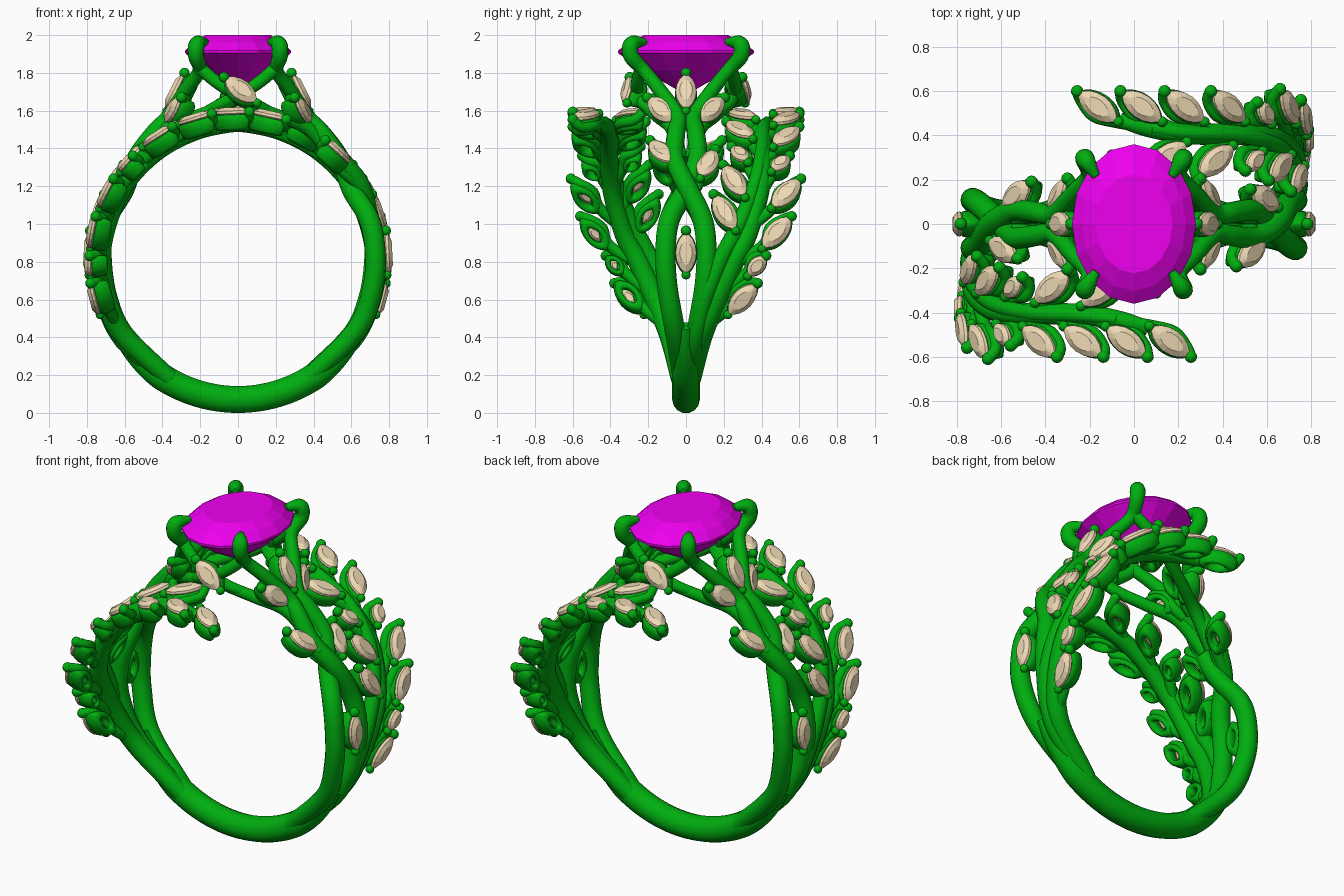
import bpy, bmesh
from math import sin, cos, pi, radians
from mathutils import Vector, Matrix

if "Cube" in bpy.data.objects:
    bpy.data.objects.remove(bpy.data.objects["Cube"])

CZ = 0.805  # ring centre height


def material(name, col):
    m = bpy.data.materials.new(name)
    m.diffuse_color = (*col, 1)
    m.use_nodes = True
    m.node_tree.nodes["Principled BSDF"].inputs["Base Color"].default_value = m.diffuse_color
    return m


METAL = material("green_metal", (0.0, 0.42, 0.005))
STONE = material("cream_stone", (0.85, 0.69, 0.45))
GEM = material("magenta_gem", (0.85, 0.0, 0.85))
half, curves = [], []  # half = parts repeated by a half turn about z


def P(deg, y, r=0.728):
    """Point on the ring: angle from the top toward +x, y offset, radius."""
    a = radians(deg)
    return Vector((r * sin(a), y, CZ + r * cos(a)))


def add(name, data, mat=None, matrix=None, twin=True):
    o = bpy.data.objects.new(name, data)
    bpy.context.collection.objects.link(o)
    if mat and not data.materials:
        data.materials.append(mat)
    if matrix:
        o.matrix_basis = matrix
    if twin:
        half.append(o)
    return o


def tube(name, pts, radii, twin=True, steps=6):
    """Round wire through the points (Catmull-Rom), radius varying along it."""
    pts = [Vector(p) for p in pts]
    if not isinstance(radii, (list, tuple)):
        radii = [radii] * len(pts)
    q = [Vector((*p, r)) for p, r in zip(pts, radii)]
    q = [2 * q[0] - q[1]] + q + [2 * q[-1] - q[-2]]
    out = []
    for i in range(1, len(q) - 2):
        a, b, c, d = q[i - 1:i + 3]
        for s in range(steps):
            t = s / steps
            out.append(0.5 * (2 * b + (c - a) * t + (2 * a - 5 * b + 4 * c - d) * t * t
                              + (3 * b - a - 3 * c + d) * t ** 3))
    out.append(q[-2])
    cu = bpy.data.curves.new(name, 'CURVE')
    cu.dimensions = '3D'
    cu.bevel_depth = 1
    cu.bevel_resolution = 5
    cu.use_fill_caps = True
    sp = cu.splines.new('POLY')
    sp.points.add(len(out) - 1)
    for p, v in zip(sp.points, out):
        p.co = (v[0], v[1], v[2], 1)
        p.radius = v[3]
    curves.append(add(name, cu, METAL, twin=twin))


def loft(name, outline, rings, mat, smooth, loop=False):
    """Stack scaled copies of an outline; loop closes it into a hollow ring."""
    bm = bmesh.new()
    vs = [[bm.verts.new((x * s, y * s, z)) for x, y in outline] for s, z in rings]
    n = len(outline)
    for i in range(len(vs) if loop else len(vs) - 1):
        a, b = vs[i], vs[(i + 1) % len(vs)]
        for j in range(n):
            bm.faces.new((a[j], a[(j + 1) % n], b[(j + 1) % n], b[j]))
    if not loop:
        bm.faces.new(vs[0])
        bm.faces.new(vs[-1])
    bmesh.ops.recalc_face_normals(bm, faces=bm.faces)
    for f in bm.faces:
        f.smooth = smooth
    me = bpy.data.meshes.new(name)
    bm.to_mesh(me)
    bm.free()
    me.materials.append(mat)
    return me


def marquise(n, L=0.215, W=0.112):
    out = []
    for i in range(n):
        a = 2 * pi * i / n
        s = sin(a)
        out.append((L / 2 * cos(a), W / 2 * abs(s) ** 1.35 * (1 if s >= 0 else -1)))
    return out


# shared meshes: marquise stone, hollow seat, bead
stone_me = loft("stone", marquise(16), [(0.6, 0.026), (0.98, 0.008), (1, -0.006), (0.3, -0.045)], STONE, False)
seat_me = loft("seat", marquise(24), [(0.9, -0.012), (1.02, -0.016), (1.06, -0.04), (0.96, -0.085),
               (0.7, -0.098), (0.45, -0.085), (0.5, -0.035)], METAL, True, True)
bm = bmesh.new()
bmesh.ops.create_uvsphere(bm, u_segments=14, v_segments=8, radius=1)
for f in bm.faces:
    f.smooth = True
bead_me = bpy.data.meshes.new("bead")
bm.to_mesh(bead_me)
bm.free()
bead_me.materials.append(METAL)


def bead(name, p, r=0.028):
    add(name, bead_me, matrix=Matrix.Translation(p) @ Matrix.Scale(r, 4))


def leaf(name, c, d, n, k=1.0, stalk=None, side=1):
    """Marquise stone in a seat with tip beads; optional stalk curling to the tip."""
    x = Vector(d).normalized()
    n = Vector(n)
    z = (n - x * n.dot(x)).normalized()
    y = z.cross(x)
    m = Matrix((x, y, z)).transposed().to_4x4()
    m.translation = c
    ms = m @ Matrix.Diagonal((k, min(1, k * 1.25), 1, 1))
    add(name + "_stone", stone_me, matrix=ms)
    add(name + "_seat", seat_me, matrix=ms)
    bead(name + "_tip_bead", m @ Vector((0.118 * k, 0, -0.002)))
    bead(name + "_base_bead", m @ Vector((-0.116 * k, 0, -0.008)), 0.024)
    if stalk:
        tube(name + "_stalk", [stalk, m @ Vector((-0.09 * k, side * 0.015, -0.06)),
             m @ Vector((0, side * 0.052, -0.05)), m @ Vector((0.08 * k, side * 0.03, -0.045)),
             m @ Vector((0.12 * k, 0, -0.005))], [0.032, 0.03, 0.027, 0.027, 0.025], steps=4)


def ring_leaf(name, deg, y, tilt, r=0.787, k=1.0, stalk=None, side=1):
    a, t = radians(deg), radians(tilt)
    d = Vector((-cos(a), 0, sin(a))) * cos(t) + Vector((0, 1, 0)) * sin(t)
    leaf(name, P(deg, y, r), d, (sin(a), 0, cos(a)), k, stalk, side)


# leafy branch sweeping up one side and over the top
STEM = [(150, 0.03), (123, 0.085), (106, 0.165), (90, 0.255), (79, 0.325), (62, 0.385),
        (48, 0.405), (33, 0.405), (18, 0.41), (5, 0.435), (-5, 0.47)]


def stem_y(deg):
    for (a, ya), (b, yb) in zip(STEM, STEM[1:]):
        if b <= deg <= a:
            return ya + (yb - ya) * (a - deg) / (a - b)
    return STEM[-1][1]


tube("branch_stem", [P(a, y, .722) for a, y in STEM],
     [0.05, 0.057, 0.057, 0.055, 0.052, 0.05, 0.05, 0.05, 0.048, 0.043, 0.034])
tube("branch_second_strand", [P(150, 0.02), P(125, 0.05, 0.74), P(106, 0.1, 0.74), P(90, 0.18, 0.74),
     P(75, 0.28, 0.74), P(58, 0.36, 0.745), P(40, 0.4, .745), P(20, .41, .745), P(6, .43, .745)],
     [0.045, 0.048, 0.047, 0.045, 0.042, 0.038, 0.036, .034, .025])
for i, (deg, y, k) in enumerate([(105, .3, 1), (92, .375, .62), (79, .48, 1), (63, .53, 1), (49, .5, .62),
                                 (33, .53, 1), (17, .53, 1), (2.5, .53, 1), (-12, .53, 1)]):
    s = deg + 13
    ring_leaf(f"outer_leaf_{i}", deg, y, 42 if deg > 40 else 36, k=k, stalk=P(s, stem_y(s)))
for i, (deg, y, k) in enumerate([(71, .205, 1), (57.5, .255, 1), (44, .285, .62), (28, .285, 1), (11, .3, 1)]):
    s = deg + 13
    ring_leaf(f"inner_leaf_{i}", deg, y, -30 if deg > 50 else -37, k=k, stalk=P(s, stem_y(s)), side=-1)

# crossing shank strands that run on into the claws
for s, nm in ((1, "a"), (-1, "b")):
    tube("shank_strand_" + nm,
         [P(150, .02 * s), P(120, .06 * s), P(100, .1 * s), P(85, .108 * s), P(72, .085 * s),
          P(58, 0, .735 + .025 * s), P(45, -.06 * s, .765), P(33, -.052 * s, .81),
          (.365, -.045 * s, 1.57), (.275, -.14 * s, 1.71), (.205, -.22 * s, 1.81),
          (.222, -.29 * s, 1.89), (.215, -.285 * s, 1.955), (.17, -.215 * s, 1.965)],
         [.05, .055, .055, .055, .055, .053, .05, .048, .042, .038, .036, .042, .042, .018])
    # gallery: rail from each claw down to the end stone, and lower strut from the shank
    tube("gallery_rail_" + nm, [(.205, .235 * s, 1.83), (.13, .255 * s, 1.765), (.05, .26 * s, 1.71),
         (-.08, .23 * s, 1.64), (-.2, .15 * s, 1.58)], [.034, .034, .033, .032, .026])
    tube("lower_strut_" + nm, [P(45, .03 * s, .75), (.38, .07 * s, 1.5), (.22, .15 * s, 1.57),
         (.05, .23 * s, 1.64), (-.02, .26 * s, 1.7)], [.04, .038, .034, .032, .03])

# accent stones on the shank
ring_leaf("shank_centre", 87, 0, 0, r=.792, k=1.0)
ring_leaf("shank_upper", 42.5, -.13, -34, r=.785, k=.92, stalk=P(56, -.03, .75), side=-1)
ring_leaf("shank_lower", 49, .115, 22, r=.785, k=.92, stalk=P(62, .03, .75))

# three-stone cluster at each side of the head
leaf("head_middle", (.335, 0, 1.70), (-.09, 0, .18), (.9, 0, .42), .95)
for s, nm in ((1, "back"), (-1, "front")):
    leaf("head_" + nm, (.345, .13 * s, 1.605), (-.08, .14 * s, .12), (.85, .35 * s, .4), .92,
         (.385, .03 * s, 1.5), s)

# single stone at the front and back of the head
leaf("head_end", (.015, -.31, 1.71), (-.17, .02, .13), (0, -.88, .47), .95)

# plain lower band
span = range(118, 243, 4)
tube("lower_band", [P(a, 0, .734) for a in span],
     [.073 - .035 * max(0, (abs(a - 180) - 35) / 27) for a in span], twin=False, steps=2)

# turn the wires into smooth meshes
bpy.ops.object.select_all(action='DESELECT')
for o in curves:
    o.select_set(True)
bpy.context.view_layer.objects.active = curves[0]
bpy.ops.object.convert(target='MESH')
for o in bpy.context.selected_objects:
    o.data.polygons.foreach_set("use_smooth", [len(p.vertices) == 4 for p in o.data.polygons])
bpy.ops.object.shade_smooth_by_angle(angle=radians(60))

# repeat everything by a half turn
R = Matrix.Rotation(pi, 4, 'Z')
for o in half:
    c = o.copy()
    c.name = o.name + "_opposite"
    bpy.context.collection.objects.link(c)
    c.matrix_basis = R @ o.matrix_basis

# oval centre gem
oval = [(.28 * cos(2 * pi * i / 16), .36 * sin(2 * pi * i / 16)) for i in range(16)]
gem = loft("centre_gem", oval, [(.62, 2.0), (.84, 1.962), (1, 1.918), (1, 1.905), (.62, 1.81), (.08, 1.7)], GEM, False)
add("centre_gem", gem, twin=False)
